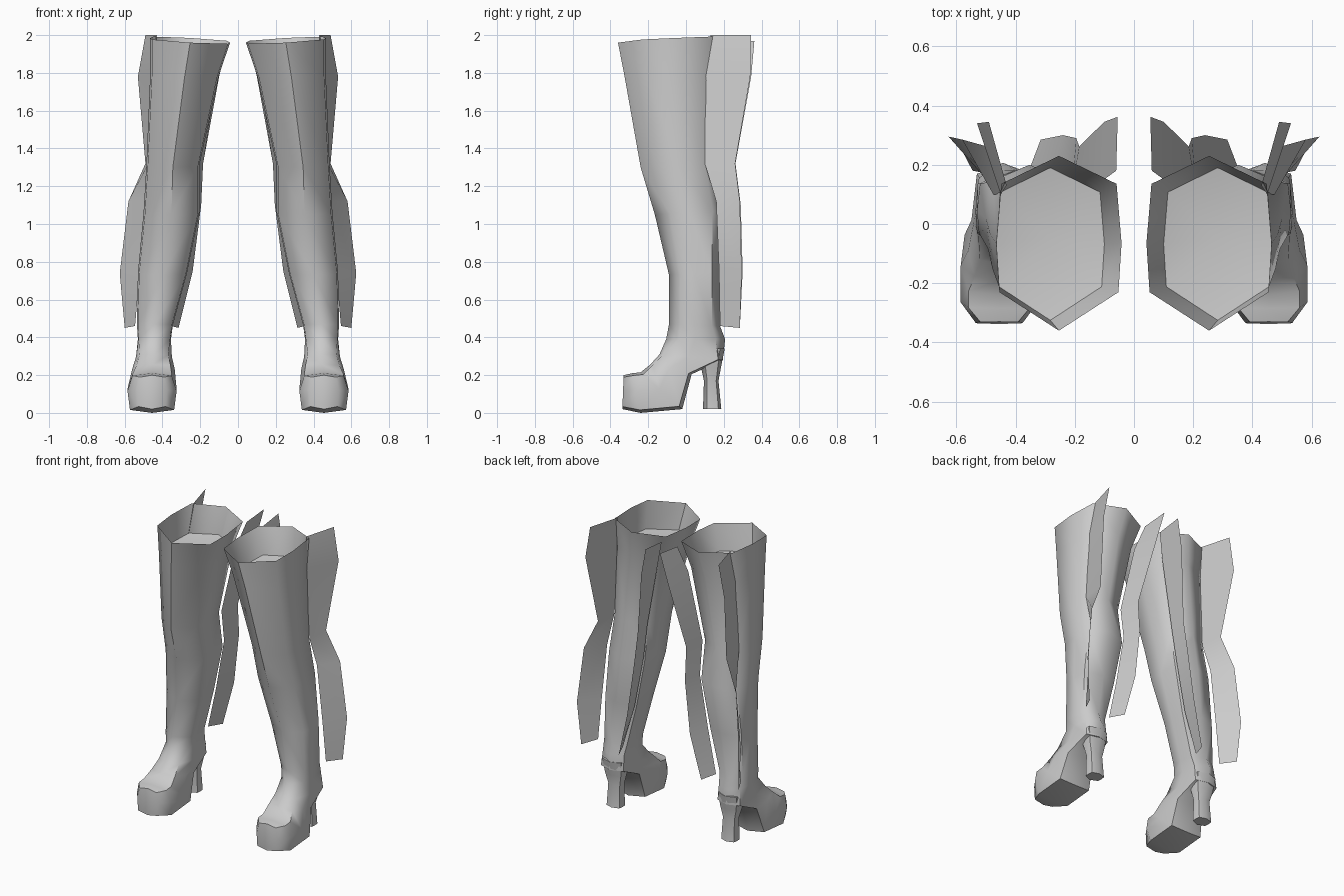
import bpy, bmesh, math
from mathutils import Vector

cube = bpy.data.objects.get("Cube")
if cube:
    bpy.data.objects.remove(cube)

grey = bpy.data.materials.new("grey")
grey.use_nodes = True
COLOUR = (0.6, 0.6, 0.6, 1)
grey.diffuse_color = COLOUR
grey.node_tree.nodes["Principled BSDF"].inputs["Base Color"].default_value = COLOUR

# Unit cross-sections: u across the leg (inner -1, outer 1), v front/top to back/bottom
LEG = [(0, -1), (.95, -.56), (1, 0), (.92, .68), (0, 1), (-.92, .68), (-1, 0), (-.95, -.56)]
FOOT = [(0, -1), (.8, -.88), (1, -.1), (.9, .85), (0, 1), (-.9, .85), (-1, -.1), (-.8, -.88)]


def ring(shape, x0, x1, front, back, tilt=0):
    """Cross-section between a front and a back (y, z) point, x0 to x1 wide."""
    pts = []
    for u, v in shape:
        t = (v + 1) / 2
        pts.append(Vector(((x0 + x1) / 2 + u * (x1 - x0) / 2,
                           front[0] + (back[0] - front[0]) * t,
                           front[1] + (back[1] - front[1]) * t + tilt * u)))
    return pts


def finish(bm, name, angle, recalc=True):
    """Turn the mesh into a mirrored, shaded pair."""
    if recalc:
        bmesh.ops.recalc_face_normals(bm, faces=bm.faces)
    me = bpy.data.meshes.new(name)
    bm.to_mesh(me)
    bm.free()
    me.materials.append(grey)
    ob = bpy.data.objects.new(name, me)
    bpy.context.collection.objects.link(ob)
    ob.modifiers.new("Mirror", "MIRROR").use_mirror_merge = False
    bpy.ops.object.select_all(action="DESELECT")
    ob.select_set(True)
    bpy.context.view_layer.objects.active = ob
    bpy.ops.object.shade_smooth_by_angle(angle=math.radians(angle))
    return ob


def loft(name, rings, angle=60, cap_start=False, cap_end=True):
    bm = bmesh.new()
    loops = [[bm.verts.new(p) for p in r] for r in rings]
    n = len(loops[0])
    for a, b in zip(loops, loops[1:]):
        for i in range(n):
            j = (i + 1) % n
            bm.faces.new((a[i], a[j], b[j], b[i]))
    if cap_start:
        bm.faces.new(loops[0])
    if cap_end:
        bm.faces.new(loops[-1])
    return finish(bm, name, angle)


def strip(name, attached, outer, angle=25):
    """Thin flap between an edge on the leg and a free edge."""
    bm = bmesh.new()
    a = [bm.verts.new(p) for p in attached]
    b = [bm.verts.new(p) for p in outer]
    for i in range(len(a) - 1):
        bm.faces.new((a[i], b[i], b[i + 1], a[i + 1]))
    return finish(bm, name, angle, recalc=False)


# Tall shaft and foot in one sweep, from the open cuff to the toe
floor_ring = ring(LEG, .10, .465, (-.325, 1.78), (.19, 1.80))
loft("boot", [
    ring(LEG, .042, .465, (-.36, 1.96), (.23, 1.985), .012),
    floor_ring,
    ring(LEG, .205, .485, (-.24, 1.30), (.165, 1.32)),
    ring(LEG, .205, .50, (-.165, 1.05), (.20, 1.07)),
    ring(LEG, .27, .53, (-.09, .73), (.18, .75)),
    ring(LEG, .345, .535, (-.09, .47), (.18, .46)),
    ring(LEG, .355, .53, (-.105, .39), (.207, .39)),
    ring(FOOT, .35, .54, (-.14, .31), (.195, .28)),
    ring(FOOT, .335, .56, (-.19, .255), (.03, .205)),
    ring(FOOT, .325, .585, (-.24, .215), (-.02, .02)),
    ring(FOOT, .325, .585, (-.285, .21), (-.24, .0)),
    ring(FOOT, .375, .535, (-.33, .20), (-.337, .02)),
])

# Surface closing the shaft a little below the cuff
bm = bmesh.new()
rim = [bm.verts.new(p) for p in floor_ring]
mid = bm.verts.new((.28, -.05, 1.75))
for i in range(8):
    bm.faces.new((rim[i], rim[(i + 1) % 8], mid))
finish(bm, "inner_floor", 60, recalc=False)

# Heel post
loft("heel", [
    ring(LEG, .365, .52, (.05, .34), (.205, .34)),
    ring(LEG, .375, .505, (.08, .24), (.185, .24)),
    ring(LEG, .39, .485, (.095, .17), (.172, .17)),
    ring(LEG, .385, .49, (.09, .02), (.187, .02)),
], cap_start=True)

# Flap down the outer back edge of the shaft
strip("outer_flap",
      [(.43, .13, 2.0), (.45, .10, 1.78), (.475, .10, 1.32),
       (.49, .16, 1.12), (.52, .175, .75), (.545, .18, .46)],
      [(.49, .345, 2.0), (.53, .34, 1.78), (.49, .26, 1.32),
       (.58, .285, 1.12), (.626, .295, .74), (.60, .285, .45)])

# Flap down the inner back edge of the shaft
strip("inner_flap",
      [(.06, .18, 1.95), (.115, .14, 1.78), (.21, .12, 1.32),
       (.215, .155, 1.10), (.28, .16, .75), (.355, .18, .46)],
      [(.055, .362, 1.97), (.10, .345, 1.78), (.185, .262, 1.32),
       (.195, .29, 1.10), (.24, .30, .75), (.315, .285, .45)])
